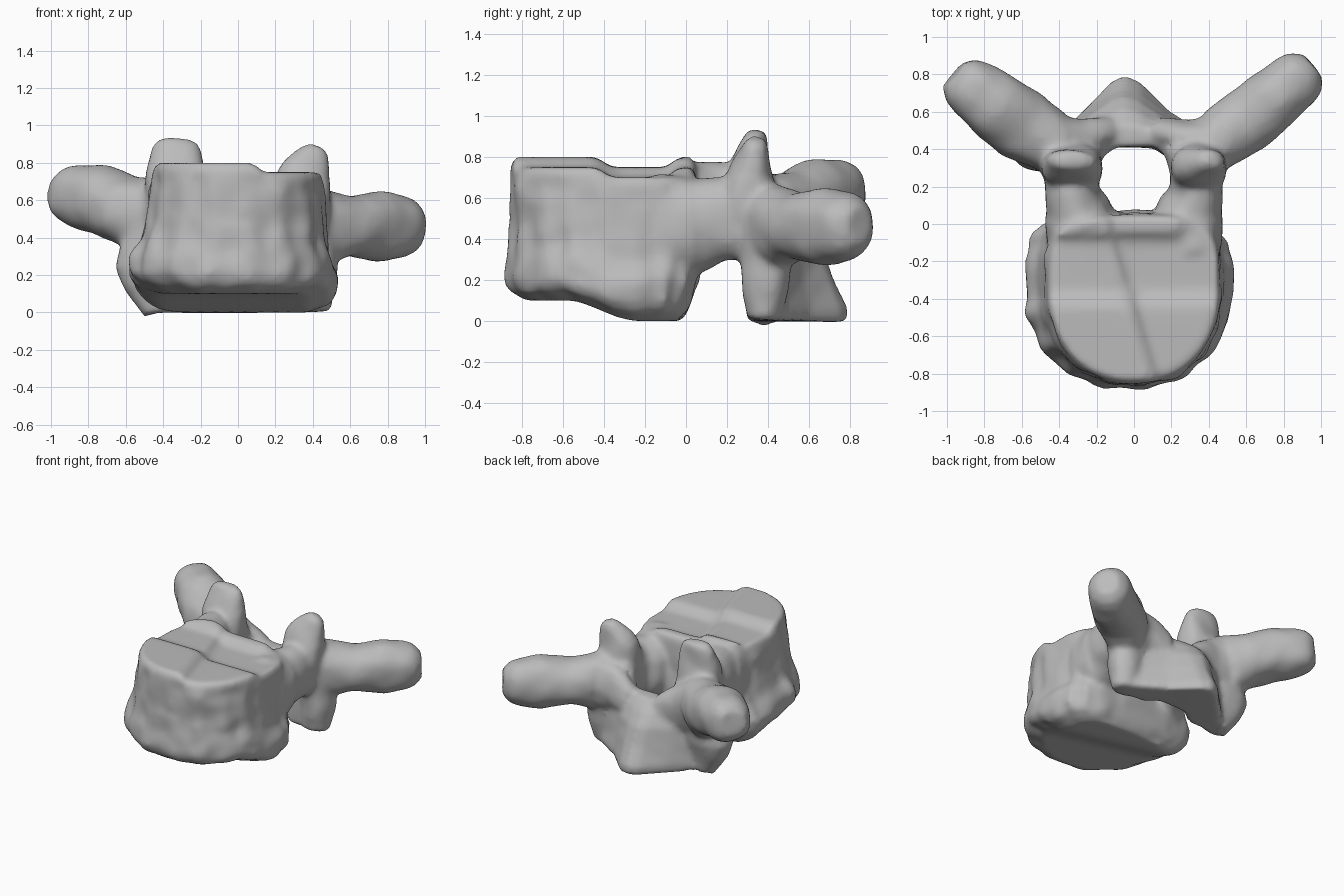
import bpy, bmesh, math
from mathutils import Vector, noise

cube = bpy.data.objects.get("Cube")
if cube:
    bpy.data.objects.remove(cube, do_unlink=True)

bm = bmesh.new()


def wobble(p, amount=0.012):
    """Slightly uneven bone surface."""
    return p + noise.noise_vector(p * 8) * amount


def loft(rings):
    """Closed skin through a stack of equal-length point rings."""
    rows = [[bm.verts.new(p) for p in ring] for ring in rings]
    n = len(rows[0])
    faces = []
    for low, high in zip(rows, rows[1:]):
        for i in range(n):
            j = (i + 1) % n
            faces.append(bm.faces.new((low[i], low[j], high[j], high[i])))
    faces.append(bm.faces.new(rows[0][::-1]))
    faces.append(bm.faces.new(rows[-1]))
    bmesh.ops.recalc_face_normals(bm, faces=faces)
    bmesh.ops.triangulate(bm, faces=faces)


def power(c, e):
    return math.copysign(abs(c) ** e, c)


def tube(path, ref, rounded=True, n=24):
    """Rounded limb; path items are x, y, z, radius along ref, other radius."""
    stations = []
    for (a, b) in zip(path, path[1:]):
        for k in range(4):
            stations.append([u + (v - u) * k / 4 for u, v in zip(a, b)])
    stations.append(list(path[-1]))
    if rounded:
        end = Vector(path[-1][:3])
        d = (end - Vector(path[-2][:3])).normalized()
        a, b = path[-1][3:]
        for step, scale in ((0.4, 0.88), (0.75, 0.55)):
            stations.append([*(end + d * b * step), a * scale, b * scale])
    rings = []
    for i, s in enumerate(stations):
        before = Vector(stations[max(i - 1, 0)][:3])
        after = Vector(stations[min(i + 1, len(stations) - 1)][:3])
        t = (after - before).normalized()
        u = (Vector(ref) - t * t.dot(Vector(ref))).normalized()
        w = t.cross(u)
        ring = []
        for k in range(n):
            q = math.tau * k / n
            p = Vector(s[:3]) + u * s[3] * power(math.cos(q), 0.9) + w * s[4] * power(math.sin(q), 0.9)
            ring.append(wobble(p))
        rings.append(ring)
    loft(rings)


def ramp(v, lo, hi):
    k = min(max((v - lo) / (hi - lo), 0), 1)
    return k * k * (3 - 2 * k)


# Main body: tall D-shaped drum with a dished, stepped top and a sloping underside
def top_height(x, y):
    rim = 0.05 * ramp(y, -0.1, -0.03) * (1 - ramp(x, 0.2, 0.35))
    return 0.8 - 0.05 * ramp(x + 0.3 * y, -0.17, -0.09) - 0.05 * ramp(y, -0.45, -0.35) + rim


def bottom_height(x, y):
    return 0.1 * ramp(-y - 0.25 * x, 0.15, 0.5)


# level, centre x, half width, front reach, back reach
levels = [(0, -0.02, 0.4, 0.43, 0.32), (0.07, -0.02, 0.51, 0.51, 0.36), (0.15, -0.03, 0.55, 0.53, 0.38),
          (0.28, -0.03, 0.55, 0.52, 0.41), (0.42, -0.02, 0.505, 0.51, 0.42), (0.65, -0.01, 0.475, 0.51, 0.41),
          (0.95, 0, 0.46, 0.505, 0.4), (1, 0, 0.445, 0.48, 0.38)]


def body_ring(level, shrink=1.0):
    t, middle, half, front, back = level
    ring = []
    for k in range(96):
        q = math.tau * k / 96
        c, s = math.cos(q), math.sin(q)
        e = 0.91 if s < 0 else 0.5
        ridge = 1 + 0.012 * math.sin(q * 17 + 2 * t) * (t < 0.95)
        x = middle + half * power(c, e) * ridge * shrink
        y = -0.35 + (front if s < 0 else back) * power(s, e) * ridge * shrink
        z = bottom_height(x, y) * (1 - t) + top_height(x, y) * t
        p = Vector((x, y, z))
        ring.append(wobble(p, 0.02) if 0 < t < 0.95 else p)
    return ring


body = [body_ring(levels[0], s / 10) for s in range(1, 10)]
for a, b in zip(levels, levels[1:]):
    for k in range(3):
        body.append(body_ring([u + (v - u) * k / 3 for u, v in zip(a, b)]))
body += [body_ring(levels[-1], s / 10) for s in range(10, 0, -1)]
loft(body)

X, Z = (1, 0, 0), (0, 0, 1)

# Bridges on both sides of the canal, flared at both ends so the canal is round
for side, middle, tall in ((-1, 0.54, 0.26), (1, 0.495, 0.225)):
    tube([(side * 0.32, -0.15, 0.47, 0.15, 0.25), (side * 0.29, 0.04, middle - 0.025, 0.19, tall + 0.015),
          (side * 0.335, 0.15, middle, 0.14, tall - 0.02), (side * 0.335, 0.28, 0.5, 0.14, 0.2),
          (side * 0.32, 0.4, 0.48, 0.165, 0.18)], X, False)

# Lower joint columns, the right one flaring outwards
tube([(-0.4, 0.4, 0.5, 0.16, 0.14), (-0.475, 0.4, 0.24, 0.185, 0.125), (-0.4, 0.38, 0.01, 0.11, 0.085)], X, False)
tube([(0.38, 0.4, 0.5, 0.15, 0.15), (0.41, 0.39, 0.2, 0.125, 0.115), (0.395, 0.375, 0.01, 0.1, 0.085)], X, False)

# Upper joint prongs
tube([(-0.33, 0.3, 0.5, 0.16, 0.17), (-0.33, 0.31, 0.74, 0.165, 0.11), (-0.325, 0.34, 0.89, 0.125, 0.06)], X)
tube([(0.34, 0.3, 0.5, 0.15, 0.17), (0.35, 0.31, 0.72, 0.15, 0.11), (0.41, 0.34, 0.845, 0.085, 0.06)], X)

# Side wings, widening into the arch
tube([(-0.12, 0.5, 0.41, 0.1, 0.08), (-0.28, 0.46, 0.45, 0.17, 0.1), (-0.43, 0.43, 0.49, 0.22, 0.16),
      (-0.6, 0.53, 0.55, 0.18, 0.195), (-0.74, 0.635, 0.605, 0.185, 0.185), (-0.87, 0.73, 0.625, 0.17, 0.16)], Z)
tube([(0.12, 0.5, 0.41, 0.1, 0.08), (0.28, 0.46, 0.45, 0.17, 0.1), (0.42, 0.43, 0.46, 0.21, 0.155),
      (0.6, 0.55, 0.46, 0.16, 0.175), (0.75, 0.67, 0.46, 0.19, 0.165), (0.87, 0.775, 0.465, 0.17, 0.15)], Z)


# Rear arch: triangular wedge whose back ridge slopes down to a low point
def arch_ring(z, tip, half):
    flank = 0.45 + (tip - 0.45) * 0.45
    near = 0.45 + (tip - 0.45) * 0.9
    outline = [(-half, 0.32), (-0.2, 0.34), (-0.1, 0.41), (0.1, 0.41), (0.2, 0.34), (half, 0.32), (half, 0.45),
               (0.18, flank), (0.03, near), (-0.05, tip), (-0.12, near), (-0.27, flank), (-half, 0.45)]
    return [wobble(Vector((x, y, z))) for x, y in outline]


loft([arch_ring(0.0, 0.79, 0.43), arch_ring(0.06, 0.79, 0.43), arch_ring(0.2, 0.73, 0.42),
      arch_ring(0.32, 0.68, 0.42), arch_ring(0.42, 0.61, 0.42), arch_ring(0.49, 0.53, 0.4)])

# One bone: fuse the parts and soften the joins
mesh = bpy.data.meshes.new("vertebra")
bm.to_mesh(mesh)
bm.free()
bone = bpy.data.objects.new("vertebra", mesh)
bpy.context.collection.objects.link(bone)

grey = bpy.data.materials.new("bone_grey")
grey.use_nodes = True
colour = (0.5, 0.5, 0.5, 1)
grey.diffuse_color = colour
grey.node_tree.nodes["Principled BSDF"].inputs["Base Color"].default_value = colour
mesh.materials.append(grey)

fuse = bone.modifiers.new("fuse", 'REMESH')
fuse.mode = 'VOXEL'
fuse.voxel_size = 0.02
fuse.use_smooth_shade = True
soften = bone.modifiers.new("soften", 'SMOOTH')
soften.factor = 0.5
soften.iterations = 8
